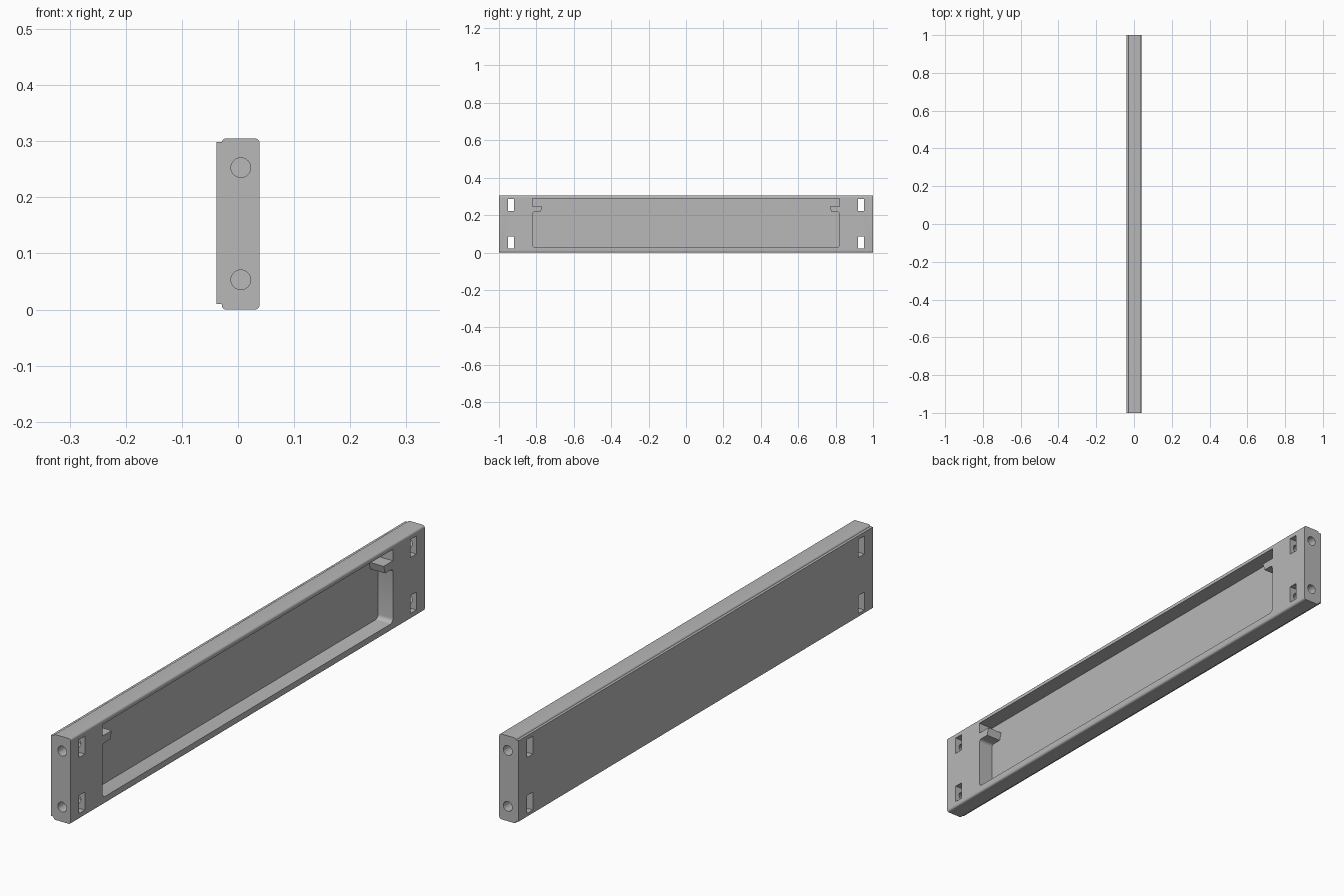
import bpy, bmesh, math
from mathutils import Vector

cube = bpy.data.objects.get("Cube")
if cube:
    bpy.data.objects.remove(cube, do_unlink=True)

grey = bpy.data.materials.new("plain grey")
grey.use_nodes = True
colour = (0.48, 0.48, 0.48, 1)
grey.diffuse_color = colour
grey.node_tree.nodes["Principled BSDF"].inputs["Base Color"].default_value = colour


def arc(cu, cv, r, start, end, steps=5):
    """Points along an arc, angles in degrees."""
    angles = [math.radians(start + (end - start) * i / steps) for i in range(steps + 1)]
    return [(cu + r * math.cos(a), cv + r * math.sin(a)) for a in angles]


def prism(name, outline, axis, low, high):
    """Extrude a flat outline along x (outline is y, z) or y (outline is x, z)."""
    bm = bmesh.new()
    place = (lambda u, v: (low, u, v)) if axis == "x" else (lambda u, v: (u, low, v))
    face = bm.faces.new([bm.verts.new(place(u, v)) for u, v in outline])
    ext = bmesh.ops.extrude_face_region(bm, geom=[face])
    step = Vector((high - low, 0, 0)) if axis == "x" else Vector((0, high - low, 0))
    bmesh.ops.translate(bm, vec=step, verts=[g for g in ext["geom"] if isinstance(g, bmesh.types.BMVert)])
    bmesh.ops.recalc_face_normals(bm, faces=bm.faces)
    mesh = bpy.data.meshes.new(name)
    bm.to_mesh(mesh)
    bm.free()
    mesh.materials.append(grey)
    obj = bpy.data.objects.new(name, mesh)
    bpy.context.collection.objects.link(obj)
    return obj


def cut(body, cutter):
    cutter.hide_render = True
    bpy.context.view_layer.objects.active = body
    mod = body.modifiers.new("cut", "BOOLEAN")
    mod.operation = "DIFFERENCE"
    mod.solver = "EXACT"
    mod.object = cutter
    bpy.ops.object.modifier_apply(modifier=mod.name)
    bpy.data.objects.remove(cutter, do_unlink=True)


# Rail body: rounded front edges, stepped lip along the back
half, top = 0.0385, 0.305
r = 0.008
profile = [(-half, 0.01), (-0.029, 0.01)]
profile += arc(-0.021, r, r, 195, 270)
profile += arc(half - r, r, r, -90, 0)
profile += arc(half - r, top - r, r, 0, 90)
profile += arc(-0.021, top - r, r, 90, 155)
profile += [(-0.029, 0.299), (-half, 0.299)]
body = prism("rail_body", profile, "y", -1, 1)

# Long pocket with a hooked tab near the top of each end
side = [(0.82, 0.288), (0.82, 0.247), (0.768, 0.247), (0.776, 0.219)]
side = side[::-1]
wall = arc(0.805, 0.041, 0.015, -90, 0) + arc(0.808, 0.207, 0.012, 0, 90) + side
outline = wall + [(-y, z) for y, z in reversed(wall)]
cut(body, prism("pocket_cutter", outline, "x", -0.02, 0.1))

# Slots through the face and bolt holes in the ends, two at each end
for end in (-1, 1):
    for z in (0.053, 0.253):
        y = end * 0.936
        w, h = 0.016, 0.032
        slot = [(y - w, z - h), (y + w, z - h), (y + w, z + h), (y - w, z + h)]
        cut(body, prism("slot_cutter", slot, "x", -0.1, 0.1))
        circle = arc(0.005, z, 0.0175, 0, 360, 32)[:-1]
        cut(body, prism("hole_cutter", circle, "y", end * 0.89, end * 1.05))

# Smooth the rounded edges, keep the rest crisp
bpy.ops.object.select_all(action="DESELECT")
body.select_set(True)
bpy.context.view_layer.objects.active = body
bpy.ops.object.shade_smooth_by_angle(angle=math.radians(30))
